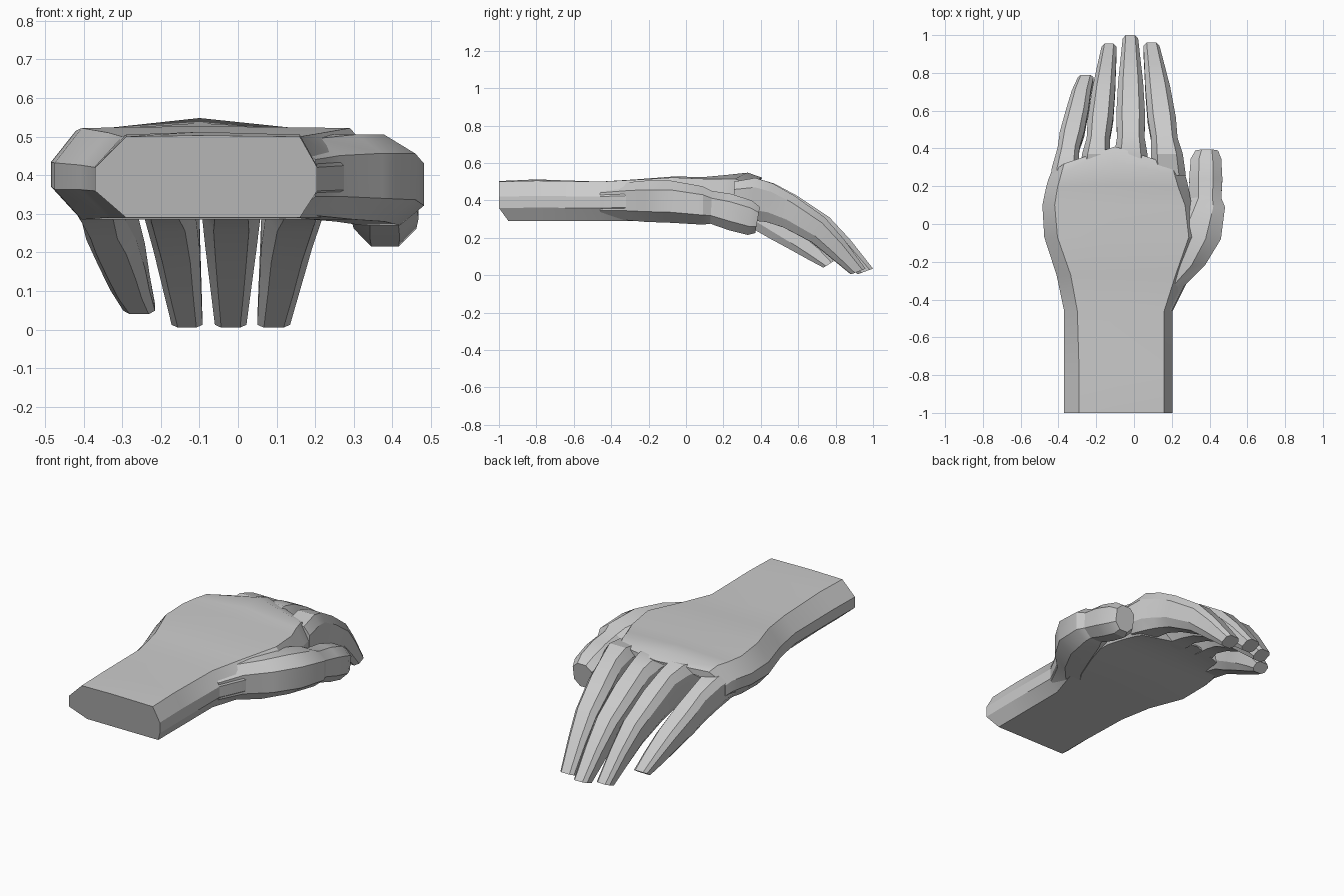
import bpy, bmesh
from mathutils import Vector

if "Cube" in bpy.data.objects:
    bpy.data.objects.remove(bpy.data.objects["Cube"])


def loft(name, rings):
    """Skin a list of equal-length point rings and cap both ends."""
    bm = bmesh.new()
    loops = [[bm.verts.new(p) for p in ring] for ring in rings]
    n = len(loops[0])
    for a, b in zip(loops, loops[1:]):
        for i in range(n):
            j = (i + 1) % n
            bm.faces.new((a[i], a[j], b[j], b[i]))
    bm.faces.new(loops[0])
    bm.faces.new(loops[-1])
    bmesh.ops.recalc_face_normals(bm, faces=bm.faces)
    mesh = bpy.data.meshes.new(name)
    bm.to_mesh(mesh)
    bm.free()
    obj = bpy.data.objects.new(name, mesh)
    bpy.context.collection.objects.link(obj)
    bpy.ops.object.select_all(action='DESELECT')
    obj.select_set(True)
    bpy.context.view_layer.objects.active = obj
    bpy.ops.object.shade_smooth_by_angle(angle=0.45)
    return obj


def body_ring(y, xl, tl, tr, xr, zb, zt, zm, bow):
    """Ten-sided section; bow pulls the sides back along the knuckle arc."""
    lo, hi = zb + 0.33 * (zt - zb), zb + 0.62 * (zt - zb)
    mid = -0.1
    pts = [(xl, lo), (xl, hi), (tl, zt), (mid, zm), (tr, zt),
           (xr, hi), (xr, lo), (tr, zb), (mid, zb), (tl, zb)]
    return [Vector((x, y - bow * ((x + 0.09) / 0.35) ** 2, z)) for x, z in pts]


def digit_ring(xl, xr, yt, zt, yb, zb, cut=0.2):
    """Eight-sided section between a top point and a bottom point."""
    w = (xr - xl) * cut
    pts = [(xl, .25), (xl, .78), (xl + w, 1), (xr - w, 1),
           (xr, .78), (xr, .25), (xr - w, 0), (xl + w, 0)]
    return [Vector((x, yb + (yt - yb) * t, zb + (zt - zb) * t)) for x, t in pts]


# Forearm, wrist and palm
body = [
    (-1.00, -.37, -.29, .16, .205, .29, .50, .503, 0),
    (-.80, -.37, -.29, .16, .205, .29, .505, .512, 0),
    (-.46, -.37, -.30, .16, .205, .29, .50, .50, 0),
    (-.27, -.41, -.335, .22, .30, .29, .51, .512, 0),
    (-.07, -.475, -.405, .29, .37, .285, .522, .527, 0),
    (.10, -.485, -.42, .27, .305, .30, .515, .525, 0),
    (.21, -.467, -.405, .235, .29, .305, .515, .535, .02),
    (.33, -.455, -.385, .215, .28, .30, .515, .548, .09),
    (.41, -.44, -.37, .20, .27, .29, .495, .52, .14),
]
rings = [body_ring(*row) for row in body]
for i in (7, 8, 9):          # slanted cut on the underside of the arm end
    rings[0][i].y = -0.95
loft("palm_and_forearm", rings)

# Thumb: swells out of the wrist, then runs forward and down
thumb = [
    (.00, .20, -.46, .48, -.46, .30),
    (.05, .265, -.33, .495, -.33, .295),
    (.12, .375, -.22, .505, -.22, .285),
    (.17, .46, -.08, .505, -.08, .28),
    (.26, .482, .09, .475, .09, .27),
    (.295, .462, .14, .45, .13, .275),
    (.292, .468, .24, .435, .23, .24),
    (.30, .462, .35, .40, .33, .215),
    (.325, .445, .395, .365, .37, .225),
]
loft("thumb", [digit_ring(*row, cut=.28) for row in thumb])

# Fingers: shared curled side profile (top y, z, bottom y, z)
curl = [
    (.25, .50, .25, .31), (.37, .52, .37, .29), (.47, .49, .43, .285),
    (.59, .425, .53, .255), (.76, .31, .69, .175),
    (.87, .19, .80, .09), (.99, .035, .91, .005),
]
pinky_curl = [
    (.15, .48, .15, .32), (.30, .465, .30, .28), (.41, .41, .38, .235),
    (.50, .345, .45, .195), (.62, .25, .57, .13),
    (.72, .16, .66, .08), (.79, .075, .735, .04),
]
along = [-.05, .07, .22, .38, .62, .80, 1]
bulge = [0, 0, -.008, .004, .006, .003, 0]

# name, profile, tip y, base left/right x, tip left/right x
fingers = [
    ("little_finger", pinky_curl, .79, -.445, -.30, -.297, -.215),
    ("ring_finger", curl, .955, -.283, -.128, -.172, -.092),
    ("middle_finger", curl, 1.0, -.108, .075, -.06, .022),
    ("index_finger", curl, .96, .092, .268, .05, .135),
]
for name, prof, tip, bl, br, el, er in fingers:
    start, end = prof[1][0], prof[-1][0]
    s = (tip - start) / (end - start)
    rings = []
    for (yt, zt, yb, zb), t, b in zip(prof, along, bulge):
        rings.append(digit_ring(bl + (el - bl) * t - b, br + (er - br) * t + b,
                                start + (yt - start) * s, zt,
                                start + (yb - start) * s, zb))
    loft(name, rings)
